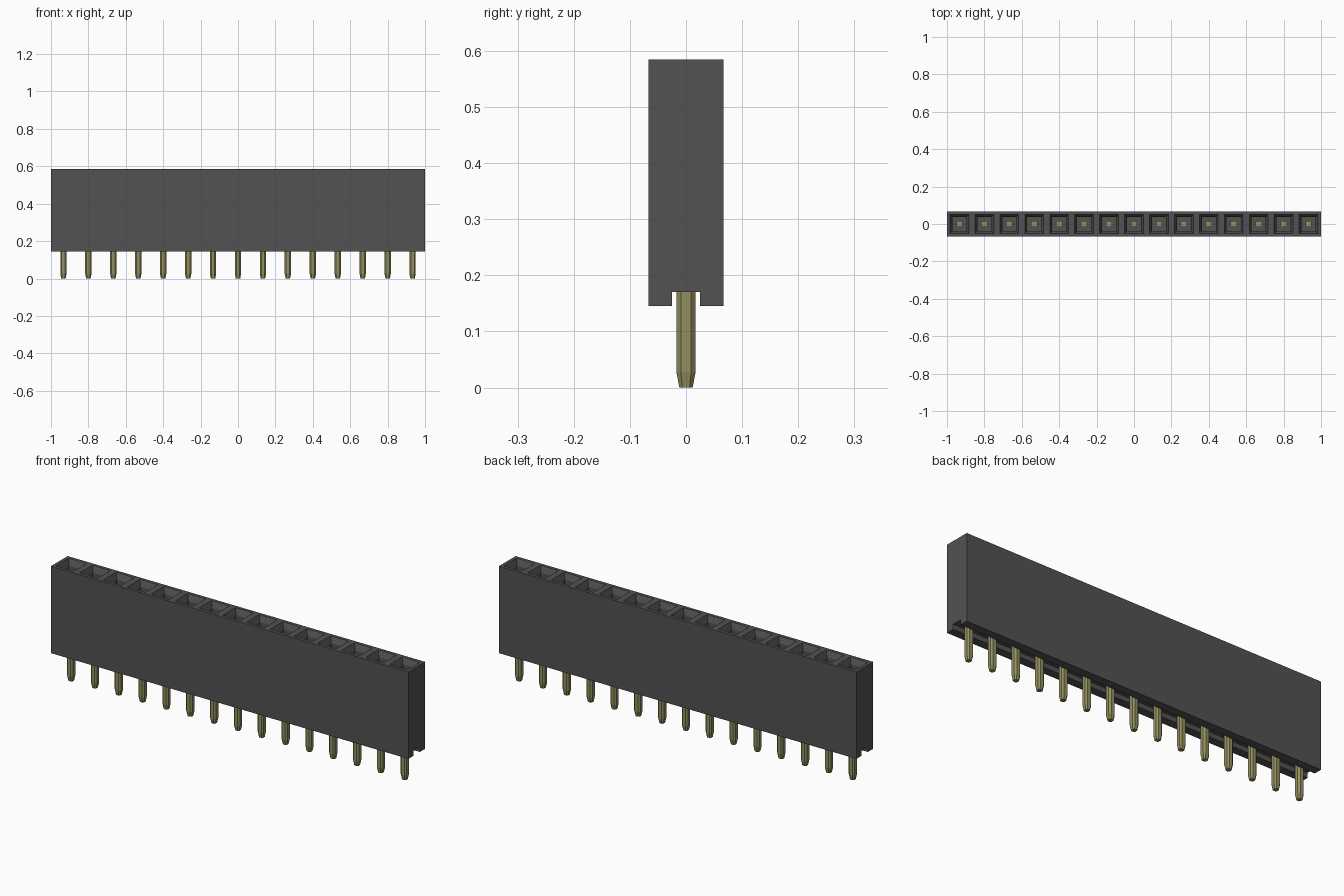
import bpy, bmesh
from mathutils import Matrix, Vector

if "Cube" in bpy.data.objects:
    bpy.data.objects.remove(bpy.data.objects["Cube"], do_unlink=True)

COUNT = 15
PITCH = 2 / COUNT
HALF_DEPTH = PITCH / 2
BOTTOM, TOP, GROOVE_TOP = 0.145, 0.585, 0.17


def material(name, rgb):
    mat = bpy.data.materials.new(name)
    mat.use_nodes = True
    mat.diffuse_color = (*rgb, 1)
    mat.node_tree.nodes["Principled BSDF"].inputs["Base Color"].default_value = (*rgb, 1)
    return mat


def add_object(name, bm, mat):
    bmesh.ops.recalc_face_normals(bm, faces=bm.faces)
    mesh = bpy.data.meshes.new(name)
    bm.to_mesh(mesh)
    bm.free()
    mesh.materials.append(mat)
    obj = bpy.data.objects.new(name, mesh)
    bpy.context.collection.objects.link(obj)
    return obj


plastic = material("dark grey plastic", (0.085, 0.085, 0.085))
brass = material("dull brass", (0.29, 0.28, 0.115))

# Housing: grooved cross-section swept along x, one segment per socket
bm = bmesh.new()
half = [(0.025, GROOVE_TOP), (0.025, BOTTOM), (HALF_DEPTH, BOTTOM), (HALF_DEPTH, TOP)]
profile = half + [(-y, z) for y, z in reversed(half)]
rings = [[bm.verts.new((-1 + i * PITCH, y, z)) for y, z in profile]
         for i in range(COUNT + 1)]
n = len(profile)
for a, b in zip(rings, rings[1:]):
    for k in range(n):
        bm.faces.new((a[k], a[(k + 1) % n], b[(k + 1) % n], b[k]))
bm.faces.new(rings[0])
bm.faces.new(rings[-1][::-1])
bmesh.ops.recalc_face_normals(bm, faces=bm.faces)

# Sockets: rim, tapered lead-in, then a straight square shaft
sockets = [f for f in bm.faces if f.normal.z > 0.9 and f.calc_center_median().z > TOP - 0.01]
for inset, drop in ((0.023, 0), (0.018, 0.03), (0.0, 0.3)):
    if inset:
        bmesh.ops.inset_individual(bm, faces=sockets, thickness=inset)
        for v in {v for f in sockets for v in f.verts}:
            v.co.z -= drop
    else:
        moved = bmesh.ops.extrude_discrete_faces(bm, faces=sockets)["faces"]
        for f in moved:
            bmesh.ops.translate(bm, verts=f.verts, vec=Vector((0, 0, -drop)))
add_object("housing", bm, plastic)

# Contact pins: chamfered square bars with tapered tips
R, C = 0.017, 0.009
outline = [(R, C), (C, R), (-C, R), (-R, C), (-R, -C), (-C, -R), (C, -R), (R, -C)]
for i in range(COUNT):
    bm = bmesh.new()
    levels = [[bm.verts.new((x * s, y * s, z)) for x, y in outline]
              for z, s in ((0, 0.7), (0.027, 1), (0.4, 1))]
    for a, b in zip(levels, levels[1:]):
        for k in range(8):
            bm.faces.new((a[k], a[(k + 1) % 8], b[(k + 1) % 8], b[k]))
    bm.faces.new(levels[0][::-1])
    bm.faces.new(levels[-1])
    bm.transform(Matrix.Translation(((i + 0.5) * PITCH - 1, 0, 0)))
    add_object(f"contact_pin_{i + 1}", bm, brass)
